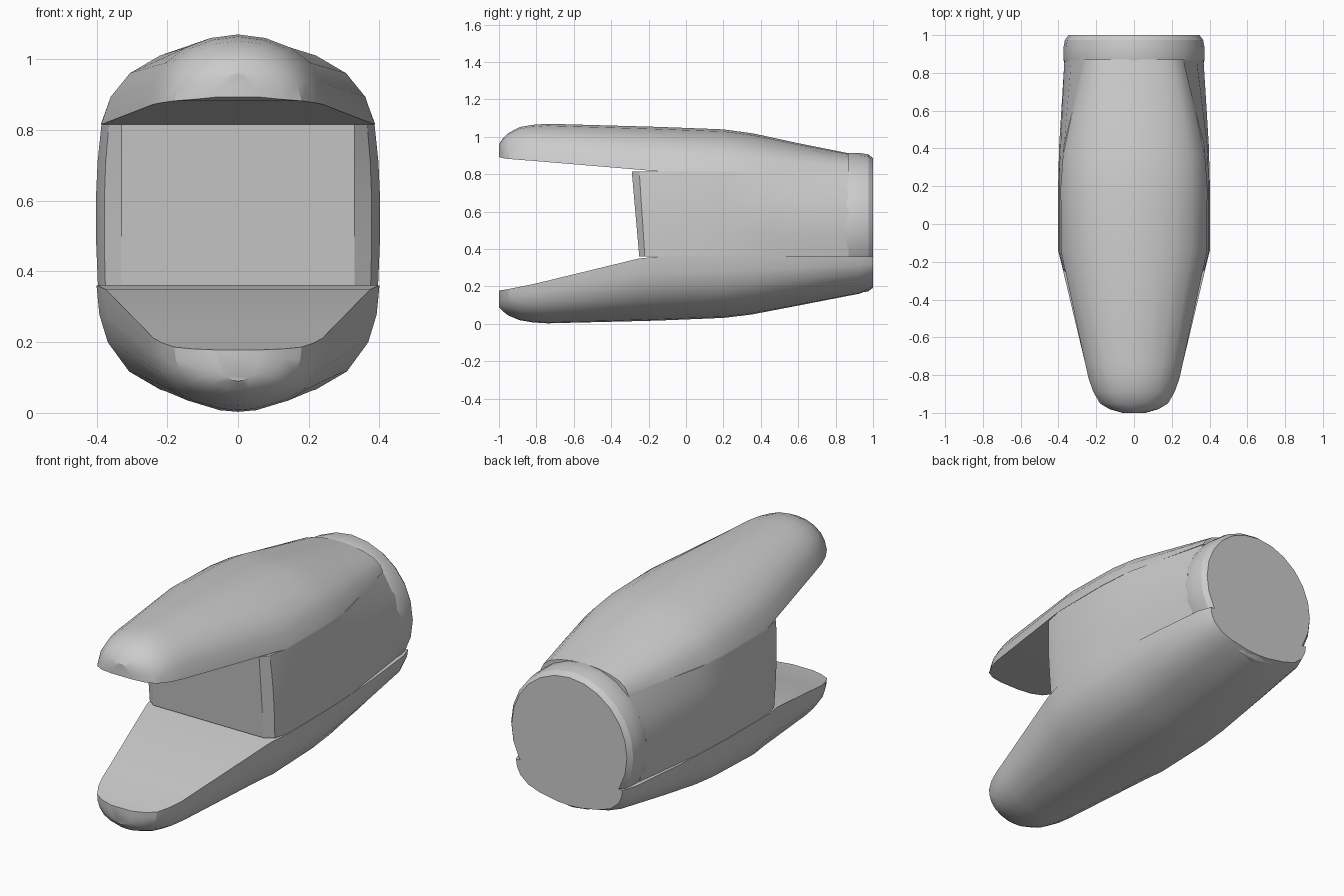
import bpy, bmesh, math


def loft(name, rings):
    """Skin a list of equal-length closed rings and cap both ends."""
    bm = bmesh.new()
    vs = [[bm.verts.new(p) for p in ring] for ring in rings]
    n = len(vs[0])
    for a, b in zip(vs, vs[1:]):
        for i in range(n):
            j = (i + 1) % n
            bm.faces.new((a[i], a[j], b[j], b[i]))
    bm.faces.new(vs[0])
    bm.faces.new(vs[-1])
    bmesh.ops.recalc_face_normals(bm, faces=bm.faces)
    me = bpy.data.meshes.new(name)
    bm.to_mesh(me)
    bm.free()
    ob = bpy.data.objects.new(name, me)
    bpy.context.collection.objects.link(ob)
    bpy.ops.object.select_all(action='DESELECT')
    ob.select_set(True)
    bpy.context.view_layer.objects.active = ob
    bpy.ops.object.shade_smooth_by_angle(angle=math.radians(28))
    return ob


def dome_ring(y, w, z_flat, z_tip, half):
    """Flat on one side, domed on the other."""
    prof = half + [(-x, h) for x, h in reversed(half) if x > 0]
    return [(x * w, y, z_flat + h * (z_tip - z_flat)) for x, h in prof]


# Upper jaw: flat underside, domed top, narrowing into the rear collar
upper_half = [(1, 0), (0.93, 0.33), (0.79, 0.61), (0.57, 0.82), (0.3, 0.95), (0, 1)]
upper = [(-1.0, 0.06, 0.893, 0.96), (-0.98, 0.13, 0.886, 0.99),
         (-0.95, 0.18, 0.882, 1.02), (-0.89, 0.215, 0.877, 1.052),
         (-0.82, 0.24, 0.872, 1.064), (-0.74, 0.258, 0.865, 1.07),
         (-0.14, 0.387, 0.815, 1.053), (0.2, 0.388, 0.815, 1.04),
         (0.36, 0.376, 0.815, 1.018), (0.6, 0.325, 0.815, 0.966),
         (0.87, 0.262, 0.815, 0.912)]
loft("upper_jaw", [dome_ring(*s, upper_half) for s in upper])

# Lower jaw: sloped top inside the mouth, deep domed underside
lower_half = [(1, 0), (0.98, 0.24), (0.92, 0.47), (0.77, 0.71), (0.55, 0.86),
              (0.2, 0.98), (0, 1)]
lower = [(-1.0, 0.06, 0.178, 0.09), (-0.98, 0.13, 0.181, 0.068),
         (-0.95, 0.18, 0.186, 0.045), (-0.89, 0.215, 0.198, 0.02),
         (-0.82, 0.24, 0.212, 0.008), (-0.74, 0.258, 0.231, 0.003),
         (-0.25, 0.375, 0.35, 0.015), (-0.14, 0.4, 0.36, 0.018),
         (0.2, 0.398, 0.36, 0.032), (0.35, 0.393, 0.36, 0.05),
         (0.6, 0.378, 0.36, 0.098), (0.93, 0.345, 0.36, 0.162),
         (1.0, 0.32, 0.36, 0.192)]
loft("lower_jaw", [dome_ring(*s, lower_half) for s in lower])

# Middle body: bulged sides, slanted front wall with rounded corners
heights = [0.36, 0.48, 0.6, 0.71, 0.815]
body = [(-0.25, 0.04, [0.33, 0.33, 0.33, 0.33, 0.33]),
        (-0.22, 0.03, [0.375, 0.378, 0.378, 0.374, 0.365]),
        (-0.14, 0.0, [0.396, 0.401, 0.402, 0.397, 0.386]),
        (0.2, 0.0, [0.396, 0.401, 0.402, 0.397, 0.386]),
        (0.42, 0.0, [0.388, 0.396, 0.396, 0.388, 0.37]),
        (0.87, 0.0, [0.33, 0.366, 0.368, 0.332, 0.258])]
rings = []
for y, slant, xs in body:
    side = [(x, y - slant * (z - 0.36) / 0.455, z) for x, z in zip(xs, heights)]
    rings.append(side + [(-x, yy, z) for x, yy, z in reversed(side)])
loft("middle_body", rings)

# Rear collar: round end with a bevelled rim
collar = [(0.84, 0.366), (0.87, 0.374), (0.935, 0.373), (0.975, 0.366), (1.0, 0.346)]
loft("rear_collar", [[(r * math.cos(a), y, 0.54 + r * math.sin(a))
                      for a in (math.tau * i / 24 for i in range(24))]
                     for y, r in collar])
